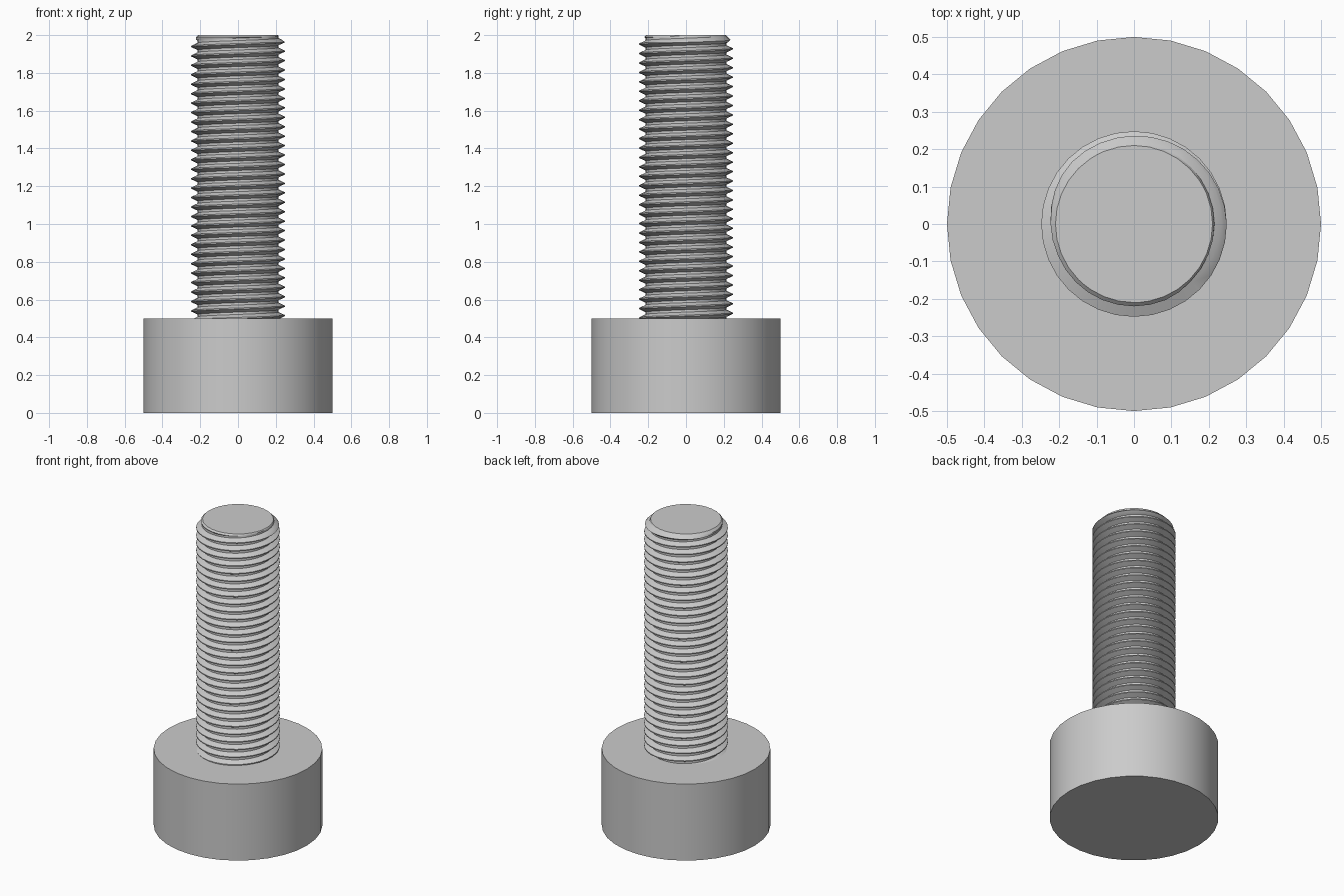
import bpy
import bmesh
import math

if "Cube" in bpy.data.objects:
    bpy.data.objects.remove(bpy.data.objects["Cube"], do_unlink=True)

SEGMENTS = 32
HEAD_RADIUS, HEAD_HEIGHT = 0.5, 0.5
TOP = 2.0
CREST, ROOT, TIP = 0.248, 0.215, 0.21
PITCH = 0.05
PHASE = 0.015

steel = bpy.data.materials.new("light_grey_steel")
steel.use_nodes = True
grey = (0.6, 0.6, 0.6, 1.0)
steel.diffuse_color = grey
steel.node_tree.nodes["Principled BSDF"].inputs["Base Color"].default_value = grey


def finish(bm, name):
    """Turn a bmesh into a shaded, coloured object."""
    bmesh.ops.recalc_face_normals(bm, faces=bm.faces)
    mesh = bpy.data.meshes.new(name)
    bm.to_mesh(mesh)
    bm.free()
    mesh.materials.append(steel)
    obj = bpy.data.objects.new(name, mesh)
    bpy.context.collection.objects.link(obj)
    bpy.ops.object.select_all(action='DESELECT')
    obj.select_set(True)
    bpy.context.view_layer.objects.active = obj
    bpy.ops.object.shade_smooth_by_angle(angle=math.radians(30))
    return obj


# Cylindrical head
bm = bmesh.new()
bmesh.ops.create_cone(bm, cap_ends=True, segments=SEGMENTS, radius1=HEAD_RADIUS,
                      radius2=HEAD_RADIUS, depth=HEAD_HEIGHT)
bmesh.ops.translate(bm, verts=bm.verts, vec=(0, 0, HEAD_HEIGHT / 2))
finish(bm, "bolt_head")

# Threaded shank: one tooth profile swept along a helix
bm = bmesh.new()
tooth = [(-1 / 16, CREST), (1 / 16, CREST), (3 / 8, ROOT), (5 / 8, ROOT)]
turns = round((TOP - HEAD_HEIGHT) / PITCH) + 4
levels = [(k + f, r) for k in range(turns) for f, r in tooth]
columns = []
for i in range(SEGMENTS + 1):
    angle = math.tau * i / SEGMENTS
    base = HEAD_HEIGHT + PHASE + PITCH * (i / SEGMENTS - 2)
    columns.append([bm.verts.new((r * math.cos(angle), r * math.sin(angle), base + PITCH * t))
                    for t, r in levels])
for a, b in zip(columns, columns[1:]):
    for j in range(len(levels) - 1):
        bm.faces.new((a[j], b[j], b[j + 1], a[j + 1]))
bmesh.ops.remove_doubles(bm, verts=bm.verts, dist=1e-5)


def cut(z, above=False, below=False):
    """Slice the shank level at z, optionally discarding one side."""
    bmesh.ops.bisect_plane(bm, geom=bm.verts[:] + bm.edges[:] + bm.faces[:], dist=1e-6,
                           plane_co=(0, 0, z), plane_no=(0, 0, 1),
                           clear_outer=above, clear_inner=below)


cut(TOP, above=True)
cut(HEAD_HEIGHT - 0.01, below=True)
for drop in (0.01, 0.025, 0.038):
    cut(TOP - drop)

# Chamfer at the tip, then flat ends
for v in bm.verts:
    radius = math.hypot(v.co.x, v.co.y)
    limit = TIP + (TOP - v.co.z)
    if radius > limit:
        v.co.x *= limit / radius
        v.co.y *= limit / radius
bmesh.ops.holes_fill(bm, edges=[e for e in bm.edges if e.is_boundary], sides=0)
finish(bm, "threaded_shank")
